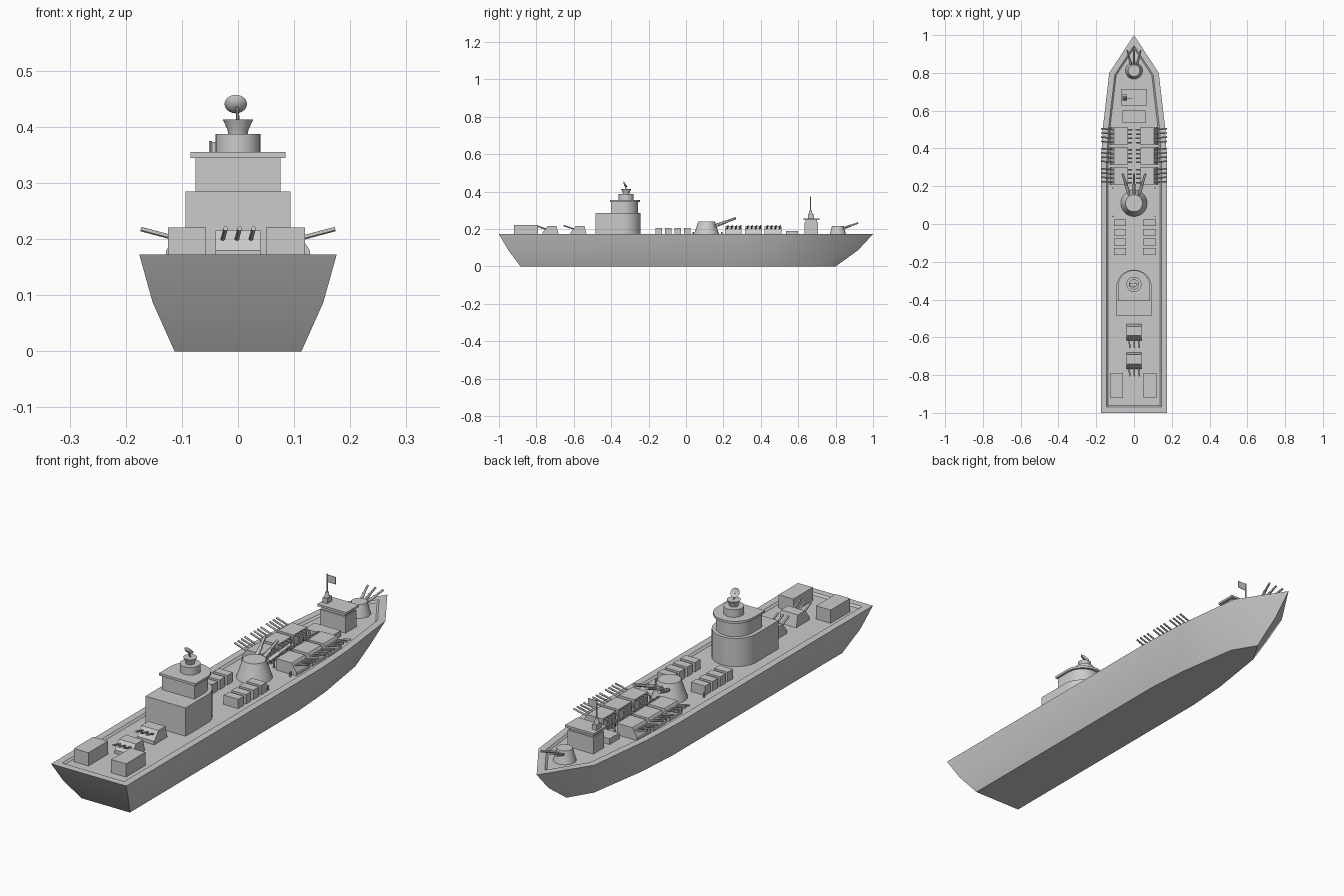
import bpy, bmesh, math
from mathutils import Vector, Matrix

if "Cube" in bpy.data.objects:
    bpy.data.objects.remove(bpy.data.objects["Cube"])

DECK = 0.165
TOP = 0.173


def finish(name, bm, angle=30):
    bmesh.ops.recalc_face_normals(bm, faces=bm.faces)
    me = bpy.data.meshes.new(name)
    bm.to_mesh(me)
    bm.free()
    for p in me.polygons:
        p.use_smooth = True
    me.set_sharp_from_angle(angle=math.radians(angle))
    ob = bpy.data.objects.new(name, me)
    bpy.context.collection.objects.link(ob)
    return ob


def loft(bm, rings):
    """Skin closed rings of equal length and cap both ends."""
    vs = [[bm.verts.new(p) for p in r] for r in rings]
    n = len(vs[0])
    for a, b in zip(vs, vs[1:]):
        for i in range(n):
            j = (i + 1) % n
            bm.faces.new((a[i], a[j], b[j], b[i]))
    bm.faces.new(vs[0][::-1])
    return bm.faces.new(vs[-1])


def box(bm, x0, x1, y0, y1, z0, z1):
    c = [(x0, y0), (x1, y0), (x1, y1), (x0, y1)]
    loft(bm, [[(x, y, z) for x, y in c] for z in (z0, z1)])


def tube(bm, p, q, r, r2=None, n=12):
    p, q = Vector(p), Vector(q)
    d = q - p
    rot = Vector((0, 0, 1)).rotation_difference(d).to_matrix().to_4x4()
    bmesh.ops.create_cone(bm, cap_ends=True, segments=n, radius1=r,
                          radius2=r if r2 is None else r2, depth=d.length,
                          matrix=Matrix.Translation((p + q) / 2) @ rot)


def d_plan(r, cy, back, n=20):
    """Plan with a square stern end and a rounded bow end."""
    arc = [(r * math.cos(math.pi * i / n), cy + r * math.sin(math.pi * i / n)) for i in range(n + 1)]
    return arc + [(-r, back), (r, back)]


def slab(name, plan, z0, z1):
    bm = bmesh.new()
    loft(bm, [[(x, y, z) for x, y in plan] for z in (z0, z1)])
    return finish(name, bm)


# Hull: half outlines at keel, bilge and deck, mirrored to full rings
levels = [
    (0.0, [(.113, -.885), (.113, .25), (.10, .44), (.06, .70), (0, .80)]),
    (.087, [(.152, -.95), (.152, .27), (.14, .47), (.098, .75), (0, .92)]),
    (TOP, [(.176, -1), (.176, .30), (.166, .50), (.131, .80), (0, 1)])]
bm = bmesh.new()
rings = [[(x, y, z) for x, y in h] + [(-x, y, z) for x, y in h[-2::-1]] for z, h in levels]
deck = loft(bm, rings)
bmesh.ops.recalc_face_normals(bm, faces=bm.faces)
# flat rim, then a sunken deck
bmesh.ops.inset_individual(bm, faces=[deck], thickness=.03, depth=0, use_even_offset=True)
bmesh.ops.inset_individual(bm, faces=[deck], thickness=.008, depth=DECK - TOP, use_even_offset=True)
finish("hull", bm)

# Stern lockers
bm = bmesh.new()
box(bm, -.125, -.057, -.92, -.79, DECK, .221)
box(bm, .05, .119, -.92, -.79, DECK, .221)
finish("stern_lockers", bm)

# Two stern gun houses with three barrels each
for i, y in enumerate((-.53, -.68)):
    bm = bmesh.new()
    side = [(y, DECK), (y - .088, DECK), (y - .088, .18), (y - .06, .215), (y - .012, .215)]
    loft(bm, [[(x, a, z) for a, z in side] for x in (-.04, .04)])
    finish(f"stern_gun_house_{i}", bm)
    bm = bmesh.new()
    for x in (-.025, 0, .025):
        tube(bm, (x - .003, y - .06, .197), (x + .003, y - .125, .219), .004)
    finish(f"stern_gun_barrels_{i}", bm)

# Main superstructure
slab("superstructure_lower", d_plan(.094, -.336, -.485), DECK, .285)
slab("superstructure_upper", d_plan(.076, -.333, -.40), .285, .345)
slab("superstructure_roof", d_plan(.085, -.33, -.407), .345, .355)
bm = bmesh.new()
tube(bm, (0, -.32, .355), (0, -.32, .387), .04, n=32)
finish("radar_drum", bm)
bm = bmesh.new()
prof = [(.017, .387), (.019, .396), (.027, .413)]
loft(bm, [[(r * math.cos(k * math.pi / 12), -.32 + r * math.sin(k * math.pi / 12), z)
           for k in range(24)] for r, z in prof])
finish("radar_pedestal", bm)
bm = bmesh.new()
tube(bm, (0, -.318, .41), (-.002, -.328, .436), .003)
finish("radar_post", bm)
# tilted dish, hollow towards the bow
bm = bmesh.new()
prof = [(.006, -.006), (.014, -.003), (.02, .003), (.0185, .003), (.012, -.001), (.004, -.003)]
loft(bm, [[(r * math.cos(k * math.pi / 12), r * math.sin(k * math.pi / 12), z)
           for k in range(24)] for r, z in prof])
bm.transform(Matrix.Translation((-.004, -.325, .439)) @ Matrix.Rotation(math.radians(-55), 4, 'X'))
finish("radar_dish", bm)

# Midship crates
bm = bmesh.new()
for k in range(4):
    y = .007 - k * .051
    box(bm, -.106, -.042, y - .018, y + .018, DECK, .205)
    box(bm, .048, .116, y - .018, y + .018, DECK, .205)
finish("midship_crates", bm)


# Round turrets with three fanned barrels
def turret(name, y, r0, r1, z1, start, end, zs, ze, spread, rb):
    bm = bmesh.new()
    tube(bm, (0, y, DECK), (0, y, z1), r0, r1, 32)
    finish(name, bm)
    bm = bmesh.new()
    for s in (-1, 0, 1):
        a = Vector((s * spread * .3, start, zs))
        b = Vector((s * spread, end, ze))
        tube(bm, a, b, rb)
        tube(bm, a.lerp(b, .25), a.lerp(b, .6), rb * 1.35)
    finish(name + "_barrels", bm)


turret("main_turret", .11, .07, .045, .24, .13, .265, .208, .258, .06, .0065)
turret("bow_turret", .812, .045, .031, .217, .825, .92, .198, .233, .036, .0045)

# Side batteries: wedge housings, outboard barrels, inboard feed hoops
for s, label in ((-1, "left"), (1, "right")):
    house, guns, hoops = bmesh.new(), bmesh.new(), bmesh.new()
    prof = [(.033, DECK), (.128, DECK), (.128, .18), (.106, .214), (.033, .214)]
    for y0 in (.208, .315, .42):
        loft(house, [[(s * x, y, z) for x, z in prof] for y in (y0, y0 + .09)])
        for k in range(4):
            y = y0 + .0113 + k * .0225
            tube(guns, (s * .098, y, .198), (s * .173, y + .006, .218), .004)
            path = [(.04, .205), (.028, .214), (.017, .208), (.013, .192), (.016, DECK)]
            for a, b in zip(path, path[1:]):
                tube(hoops, (s * a[0], y, a[1]), (s * b[0], y, b[1]), .004, n=8)
    finish(f"battery_houses_{label}", house)
    finish(f"battery_barrels_{label}", guns)
    finish(f"battery_feed_hoops_{label}", hoops)

# Deck bollards
bm = bmesh.new()
for x in (-.112, .112):
    for y in (.04, .19):
        tube(bm, (x, y, DECK), (x, y, .185), .004)
finish("bollards", bm)

# Forward bridge: hatch block, cabin, window band, roof
for name, d in (("hatch_block", (-.062, .062, .535, .60, DECK, .19)),
                ("bridge_cabin", (-.06, .06, .633, .706, DECK, .235)),
                ("bridge_window_band", (-.055, .055, .638, .701, .235, .25)),
                ("bridge_roof", (-.068, .068, .628, .714, .248, .257)),
                ("mast_base", (-.06, -.038, .652, .685, .257, .278)),
                ("flag", (-.048, -.008, .6645, .6665, .342, .373))):
    bm = bmesh.new()
    box(bm, *d)
    finish(name, bm)
bm = bmesh.new()
tube(bm, (-.049, .666, .276), (-.049, .666, .30), .011, .006)
tube(bm, (-.049, .666, .298), (-.049, .666, .375), .003)
finish("mast", bm)
